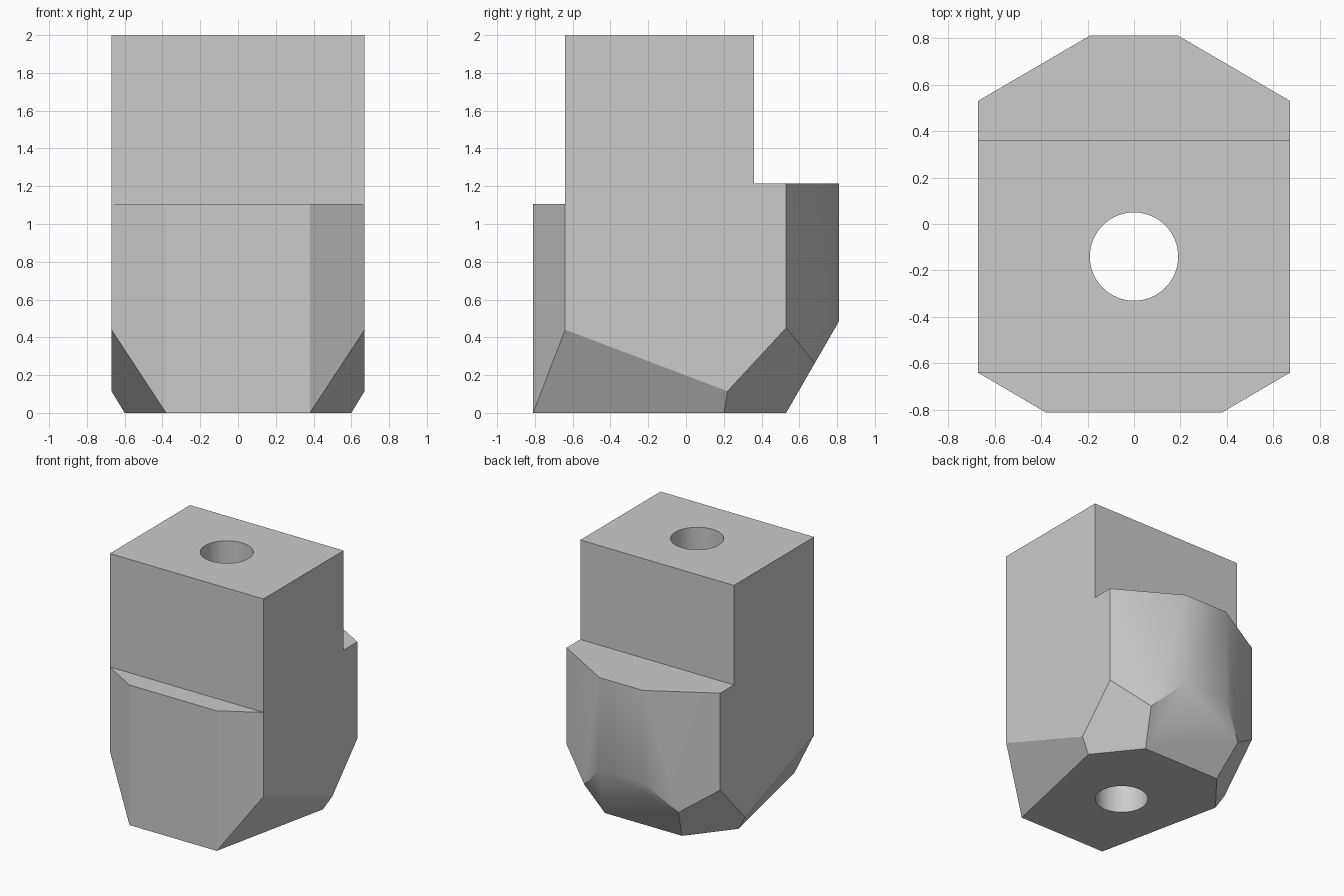
import bpy, bmesh, math
from mathutils import Vector

cube = bpy.data.objects.get("Cube")
if cube:
    bpy.data.objects.remove(cube, do_unlink=True)

grey = bpy.data.materials.new("plain grey")
grey.use_nodes = True
colour = (0.6, 0.6, 0.6, 1)
grey.diffuse_color = colour
grey.node_tree.nodes["Principled BSDF"].inputs["Base Color"].default_value = colour


def make_object(name, bm):
    bmesh.ops.recalc_face_normals(bm, faces=bm.faces)
    mesh = bpy.data.meshes.new(name)
    bm.to_mesh(mesh)
    bm.free()
    mesh.materials.append(grey)
    obj = bpy.data.objects.new(name, mesh)
    bpy.context.collection.objects.link(obj)
    return obj


def prism(outline, height):
    bm = bmesh.new()
    base = bm.faces.new([bm.verts.new((x, y, 0)) for x, y in outline])
    top = bmesh.ops.extrude_face_region(bm, geom=[base])["geom"]
    bmesh.ops.translate(bm, vec=(0, 0, height),
                        verts=[v for v in top if isinstance(v, bmesh.types.BMVert)])
    bmesh.ops.recalc_face_normals(bm, faces=bm.faces)
    return bm


def slice_off(bm, point, normal):
    """Remove everything on the normal's side of the plane and close the cut."""
    cut = bmesh.ops.bisect_plane(bm, geom=bm.verts[:] + bm.edges[:] + bm.faces[:],
                                 dist=0.0001, plane_co=point, plane_no=normal,
                                 clear_outer=True)
    edges = [e for e in cut["geom_cut"] if isinstance(e, bmesh.types.BMEdge)]
    bmesh.ops.contextual_create(bm, geom=edges)


# Eight-sided block
right = [(0.38, -0.81), (0.67, -0.64), (0.67, 0.53), (0.19, 0.81)]
bm = prism(right + [(-x, y) for x, y in reversed(right)], 2)

# Slanted faces around the foot
slice_off(bm, Vector((0, 0.53, 0)), Vector((0, 0.485, -0.28)))
for side in (1, -1):
    corner = Vector((0.67 * side, 0.22, 0.115))
    slice_off(bm, corner, Vector((0.330 * side, -0.0715, -0.189)))
    slice_off(bm, corner, Vector((0.1076 * side, 0.0861, -0.0797)))
block = make_object("block", bm)


# Cutters for the two ledges and the through hole
def box_cutter(name, y0, y1, z0):
    bm = prism([(-1, y0), (1, y0), (1, y1), (-1, y1)], 2)
    bmesh.ops.translate(bm, vec=(0, 0, z0), verts=bm.verts)
    return make_object(name, bm)


bm = bmesh.new()
bmesh.ops.create_cone(bm, cap_ends=True, segments=64, radius1=0.19, radius2=0.19, depth=6)
bmesh.ops.translate(bm, vec=(0, -0.14, 0), verts=bm.verts)
cutters = [make_object("hole_cutter", bm),
           box_cutter("front_ledge_cutter", -2, -0.64, 1.105),
           box_cutter("back_ledge_cutter", 0.36, 2, 1.215)]

for cutter in cutters:
    cutter.hide_render = True
    mod = block.modifiers.new(cutter.name, "BOOLEAN")
    mod.operation = "DIFFERENCE"
    mod.solver = "EXACT"
    mod.object = cutter

# Bake the cuts, then drop the cutters
bpy.context.view_layer.update()
graph = bpy.context.evaluated_depsgraph_get()
result = bpy.data.meshes.new_from_object(block.evaluated_get(graph))
block.modifiers.clear()
block.data = result
for cutter in cutters:
    bpy.data.objects.remove(cutter, do_unlink=True)

# Soft edges on the rounded back and in the hole, crisp elsewhere
bm = bmesh.new()
bm.from_mesh(result)
bmesh.ops.remove_doubles(bm, verts=bm.verts, dist=0.0005)
for face in bm.faces:
    face.smooth = True
    face.material_index = 0
for edge in bm.edges:
    y = sum(v.co.y for v in edge.verts) / 2
    edge.smooth = edge.calc_face_angle(0) < math.radians(31) and y > -0.5
bm.to_mesh(result)
bm.free()
result.materials.clear()
result.materials.append(grey)
